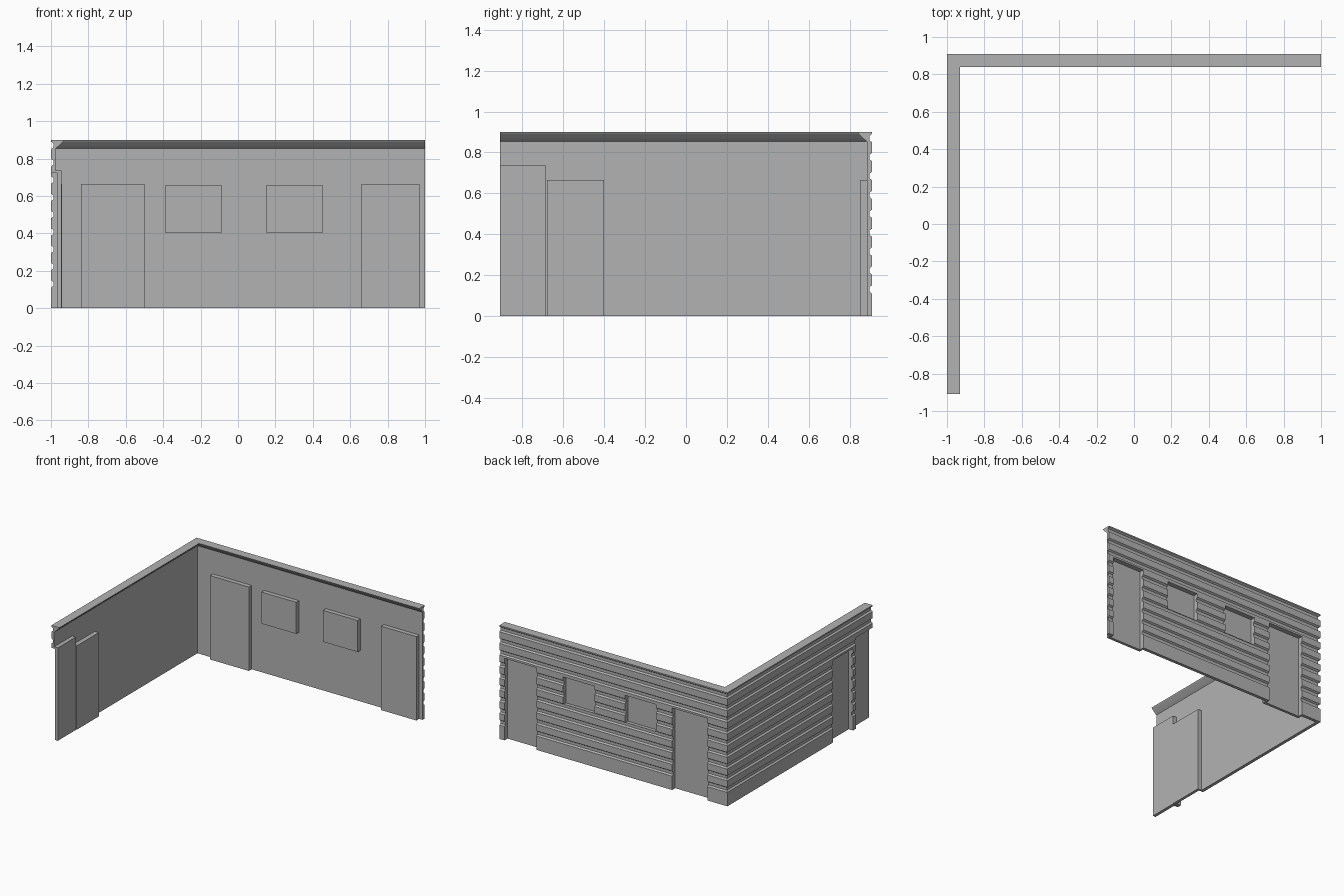
import bpy
import bmesh

cube = bpy.data.objects.get("Cube")
if cube:
    bpy.data.objects.remove(cube)

X, Y, TOP = 1.0, 0.91, 0.90
INNER = 0.025          # wall thickness
PANEL = 0.06           # depth of the inner face of door and window boxes
RIM = 0.015            # border of each box around its opening

grey = bpy.data.materials.new("plain_grey")
grey.use_nodes = True
grey.diffuse_color = (0.45, 0.45, 0.45, 1)
shader = next(n for n in grey.node_tree.nodes if n.type == 'BSDF_PRINCIPLED')
shader.inputs["Base Color"].default_value = grey.diffuse_color
shader.inputs["Roughness"].default_value = 0.8


def finish(name, bm):
    bmesh.ops.recalc_face_normals(bm, faces=bm.faces[:])
    mesh = bpy.data.meshes.new(name)
    bm.to_mesh(mesh)
    bm.free()
    mesh.materials.append(grey)
    obj = bpy.data.objects.new(name, mesh)
    bpy.context.collection.objects.link(obj)
    return obj


def box(name, side, a0, a1, d0, d1, z0, z1):
    """Box along a wall: a is the run, d the depth inward from the outer face."""
    if side == "back":
        lo, hi = (a0, Y - d1, z0), (a1, Y - d0, z1)
    else:
        lo, hi = (-X + d0, a0, z0), (-X + d1, a1, z1)
    bm = bmesh.new()
    bmesh.ops.create_cube(bm, size=1)
    for v in bm.verts:
        v.co = [l + (c + 0.5) * (h - l) for c, l, h in zip(v.co, lo, hi)]
    return finish(name, bm)


def cut(obj, cutter):
    mod = obj.modifiers.new("opening", 'BOOLEAN')
    mod.operation = 'DIFFERENCE'
    mod.solver = 'EXACT'
    mod.object = cutter


# Wall section: grooved siding outside, sloped cornice and flat face inside
profile = [(0, 0)]
for i in range(9):
    z = 0.13 + i * 0.0925
    profile += [(0, z - 0.02), (0.013, z - 0.011), (0.013, z + 0.011), (0, z + 0.02)]
profile += [(0, TOP), (0.07, TOP), (0.066, 0.892), (0.054, 0.88),
            (0.042, 0.868), (INNER, 0.853), (INNER, 0)]

# Sweep the section around the mitred corner
bm = bmesh.new()
rings = [[bm.verts.new(p) for p in ring] for ring in (
    [(X, Y - d, z) for d, z in profile],
    [(-X + d, Y - d, z) for d, z in profile],
    [(-X + d, -Y, z) for d, z in profile])]
n = len(profile)
for r0, r1 in zip(rings, rings[1:]):
    for i in range(n):
        j = (i + 1) % n
        bm.faces.new((r0[i], r0[j], r1[j], r1[i]))
bm.faces.new(rings[0])
bm.faces.new(rings[-1])
wall = finish("corner_wall", bm)

# Openings: name, wall, run start and end, bottom, top, recess depth
openings = [
    ("back_door_right", "back", -0.84, -0.50, 0, 0.665, 0.038),
    ("back_door_left", "back", 0.66, 0.97, 0, 0.665, 0.038),
    ("back_window_right", "back", -0.39, -0.085, 0.405, 0.655, 0.038),
    ("back_window_left", "back", 0.15, 0.455, 0.405, 0.655, 0.038),
    ("side_door", "side", -0.68, -0.40, 0, 0.665, 0.038),
    ("side_end_door", "side", -Y, -0.685, 0, 0.737, 0.033),
]
for name, side, a0, a1, z0, z1, recess in openings:
    # Panel box standing out inside, hollowed from the outside
    inner = PANEL - 0.003 if name == "side_end_door" else PANEL
    panel = box(name, side, a0, a1, INNER - 0.003, inner, z0, z1)
    c0 = a0 - 0.1 if a0 == -Y else a0 + RIM
    c1 = a1 - RIM
    bottom = z0 + RIM if z0 > 0 else -0.1
    cutter = box(name + "_cutter", side, c0, c1, -0.1, recess, bottom, z1 - RIM)
    cutter.hide_render = True
    cutter.hide_viewport = True
    cutter.display_type = 'WIRE'
    cut(wall, cutter)
    cut(panel, cutter)

# Bake the cuts and drop the cutters
bpy.context.view_layer.update()
depsgraph = bpy.context.evaluated_depsgraph_get()
for obj in [o for o in bpy.context.collection.objects if o.modifiers]:
    baked = bpy.data.meshes.new_from_object(obj.evaluated_get(depsgraph))
    obj.modifiers.clear()
    obj.data = baked
for name, *_ in openings:
    bpy.data.objects.remove(bpy.data.objects[name + "_cutter"])
